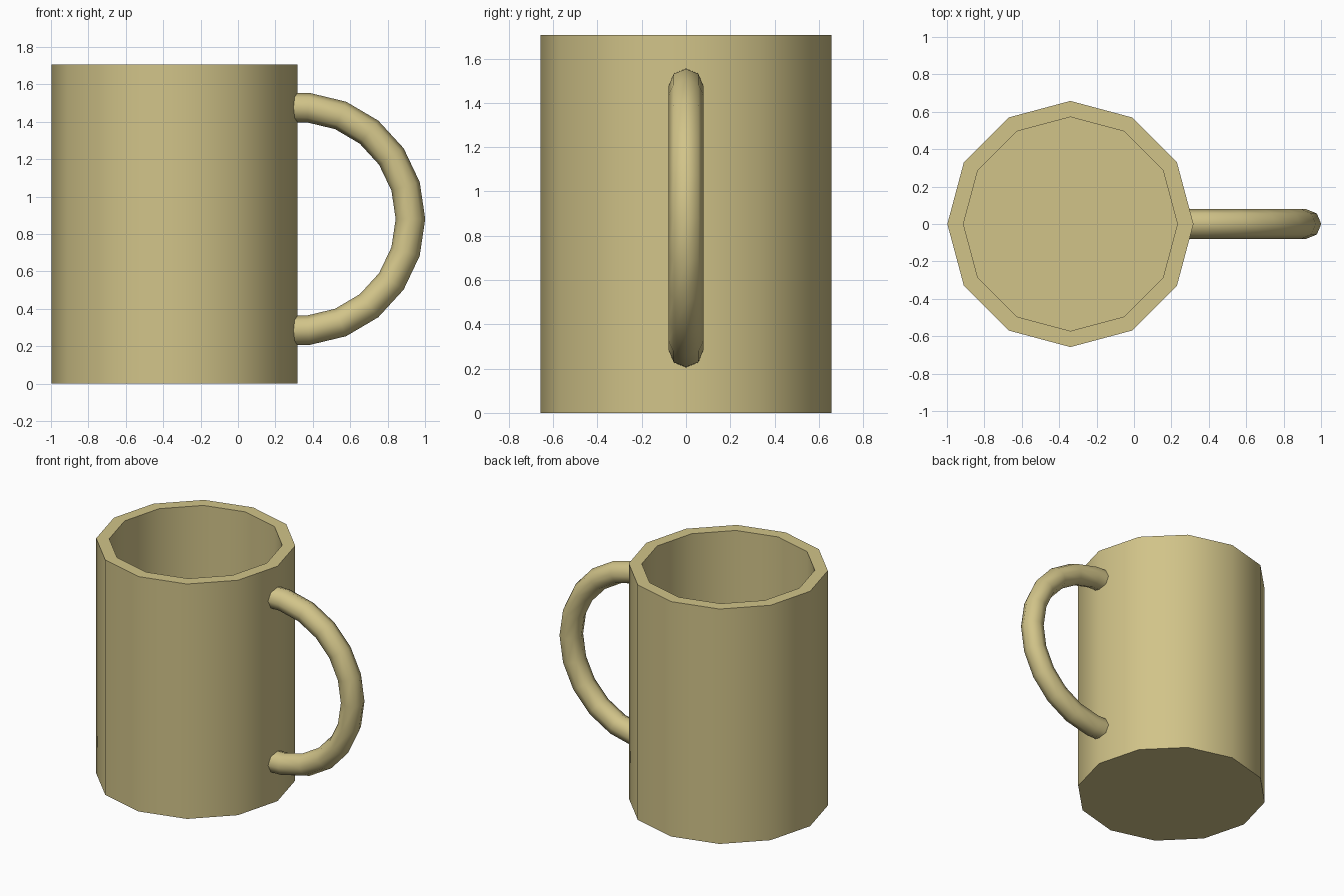
import bpy, bmesh, math
from mathutils import Vector

if "Cube" in bpy.data.objects:
    bpy.data.objects.remove(bpy.data.objects["Cube"])

clay = bpy.data.materials.new("warm tan clay")
clay.diffuse_color = (0.64, 0.55, 0.25, 1)
clay.use_nodes = True
clay.node_tree.nodes["Principled BSDF"].inputs["Base Color"].default_value = clay.diffuse_color


def build(name, rings, sharp_angle):
    """Skin a list of equal-sized vertex rings and cap both ends."""
    bm = bmesh.new()
    loops = [[bm.verts.new(p) for p in ring] for ring in rings]
    n = len(loops[0])
    for a, b in zip(loops, loops[1:]):
        for i in range(n):
            j = (i + 1) % n
            bm.faces.new((a[i], a[j], b[j], b[i]))
    bm.faces.new(loops[0][::-1])
    bm.faces.new(loops[-1])
    bmesh.ops.recalc_face_normals(bm, faces=bm.faces)
    mesh = bpy.data.meshes.new(name)
    bm.to_mesh(mesh)
    bm.free()
    mesh.materials.append(clay)
    obj = bpy.data.objects.new(name, mesh)
    bpy.context.collection.objects.link(obj)
    bpy.ops.object.select_all(action='DESELECT')
    obj.select_set(True)
    bpy.context.view_layer.objects.active = obj
    bpy.ops.object.shade_smooth_by_angle(angle=math.radians(sharp_angle))
    return obj


# Cup body: twelve-sided hollow wall with a floor
def cup_ring(radius, z):
    return [(-0.34 + radius * math.cos(math.tau * i / 12),
             radius * math.sin(math.tau * i / 12), z) for i in range(12)]


build("cup_body", [cup_ring(0.658, 0), cup_ring(0.658, 1.707),
                   cup_ring(0.572, 1.707), cup_ring(0.572, 0.09)], 40)


# Handle: eight-sided tube along a half circle, ends sunk into the wall
def handle_ring(x, z, angle):
    out = Vector((math.cos(angle), 0, math.sin(angle)))
    return [Vector((x, 0, z)) + 0.079 * (out * math.cos(math.tau * i / 8)
            + Vector((0, 1, 0)) * math.sin(math.tau * i / 8)) for i in range(8)]


cx, cz, major = 0.325, 0.88, 0.597
rings = [handle_ring(0.25, cz - major, -math.pi / 2)]
for k in range(-5, 6):
    a = math.radians(17 * k)
    rings.append(handle_ring(cx + major * math.cos(a), cz + major * math.sin(a), a))
rings.append(handle_ring(0.25, cz + major, math.pi / 2))
build("handle", rings, 60)
